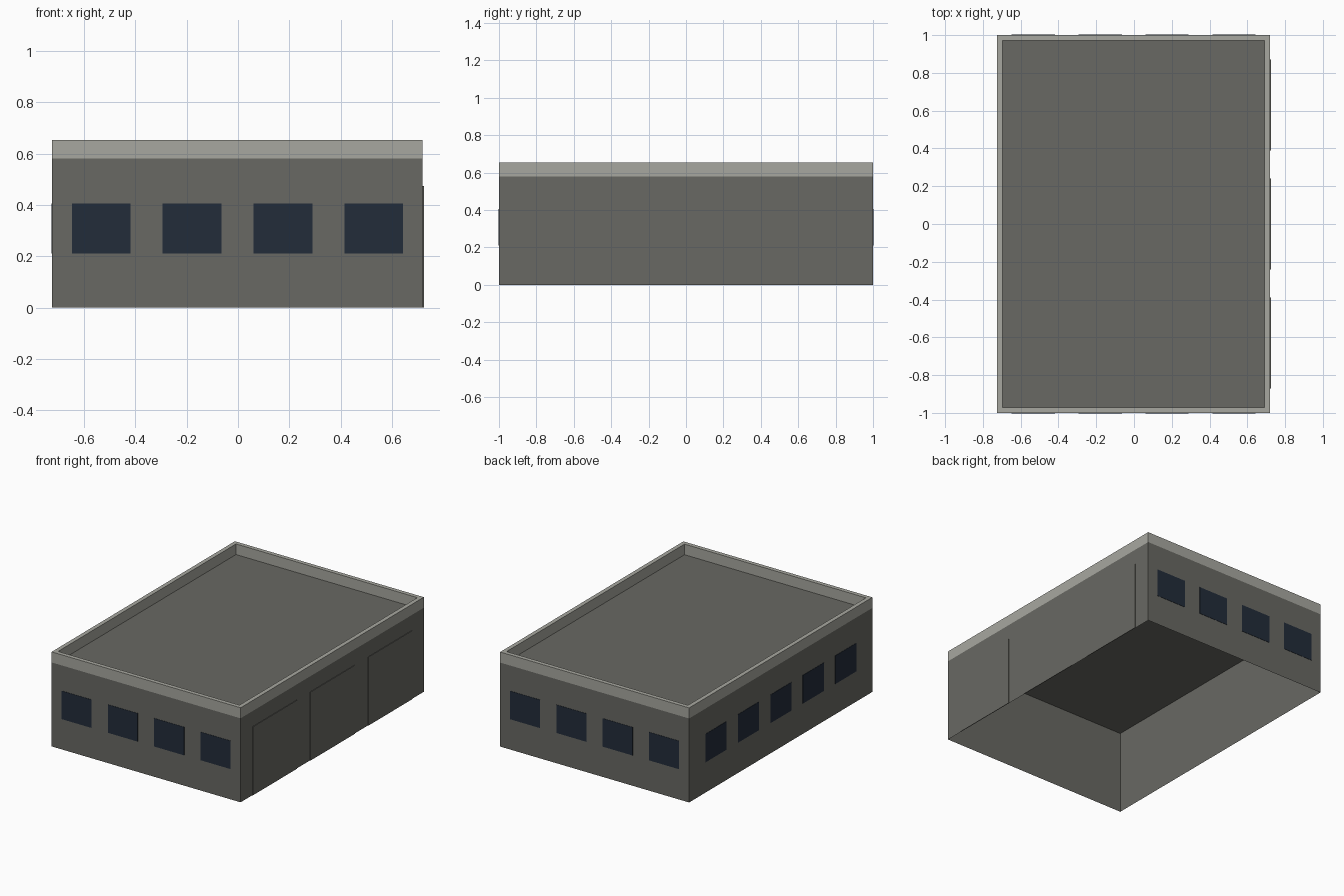
import bpy
import bmesh
from math import pi
from mathutils import Matrix, Vector

if "Cube" in bpy.data.objects:
    bpy.data.objects.remove(bpy.data.objects["Cube"])

HALF_X, HALF_Y = 0.722, 1.0
WALL_TOP, TRIM_TOP, TRIM_WIDTH = 0.58, 0.653, 0.029
CENTRE_X = -0.002


def material(name, colour):
    mat = bpy.data.materials.new(name)
    mat.use_nodes = True
    mat.diffuse_color = (*colour, 1)
    bsdf = mat.node_tree.nodes["Principled BSDF"]
    bsdf.inputs["Base Color"].default_value = (*colour, 1)
    bsdf.inputs["Roughness"].default_value = 0.9
    return mat


concrete = material("grey concrete", (0.14, 0.14, 0.125))
trim = material("pale trim", (0.39, 0.39, 0.35))
glass = material("dark blue glass", (0.016, 0.025, 0.042))


def box(name, centre, size, mat, open_sides=()):
    """Box without the faces whose normals are in open_sides."""
    bm = bmesh.new()
    bmesh.ops.create_cube(bm, size=1)
    bm.normal_update()
    gone = [f for f in bm.faces
            if any(f.normal.dot(Vector(d)) > 0.9 for d in open_sides)]
    bmesh.ops.delete(bm, geom=gone, context="FACES")
    bmesh.ops.transform(bm, verts=bm.verts,
                        matrix=Matrix.Translation(centre) @ Matrix.Diagonal((*size, 1)))
    mesh = bpy.data.meshes.new(name)
    bm.to_mesh(mesh)
    bm.free()
    mesh.materials.append(mat)
    obj = bpy.data.objects.new(name, mesh)
    bpy.context.collection.objects.link(obj)
    return obj


def plates(name, wall_angle, wall_distance, count, pitch, width, bottom, top, depth, mat):
    """Row of thin plates on one wall, the angle turning it from the front."""
    turn = Matrix.Translation((CENTRE_X, 0, 0)) @ Matrix.Rotation(wall_angle, 4, "Z")
    for i in range(count):
        along = (i - (count - 1) / 2) * pitch
        plate = box(f"{name}_{i + 1}",
                    (along, -wall_distance - depth / 2, (bottom + top) / 2),
                    (width, depth, top - bottom), mat, [(0, 1, 0)])
        plate.data.transform(turn)


UP, DOWN = (0, 0, 1), (0, 0, -1)

# Walls and flat roof, open underneath
box("walls_and_roof", (CENTRE_X, 0, WALL_TOP / 2),
    (2 * HALF_X, 2 * HALF_Y, WALL_TOP), concrete, [DOWN])

# Parapet ring around the roof
parapet = box("parapet", (CENTRE_X, 0, (WALL_TOP + TRIM_TOP) / 2),
              (2 * HALF_X, 2 * HALF_Y, TRIM_TOP - WALL_TOP), trim, [UP, DOWN])
ring = parapet.modifiers.new("thickness", "SOLIDIFY")
ring.thickness = TRIM_WIDTH
ring.offset = -1
ring.use_even_offset = True

# Windows on the front, back and plain side
for name, angle, distance, count in (("front_window", 0, HALF_Y, 4),
                                     ("back_window", pi, HALF_Y, 4),
                                     ("side_window", -pi / 2, HALF_X, 5)):
    plates(name, angle, distance, count, 0.354, 0.229, 0.21, 0.405, 0.002, glass)

# Loading doors on the other side
plates("loading_door", pi / 2, HALF_X, 3, 0.63, 0.482, 0, 0.473, 0.004, concrete)
